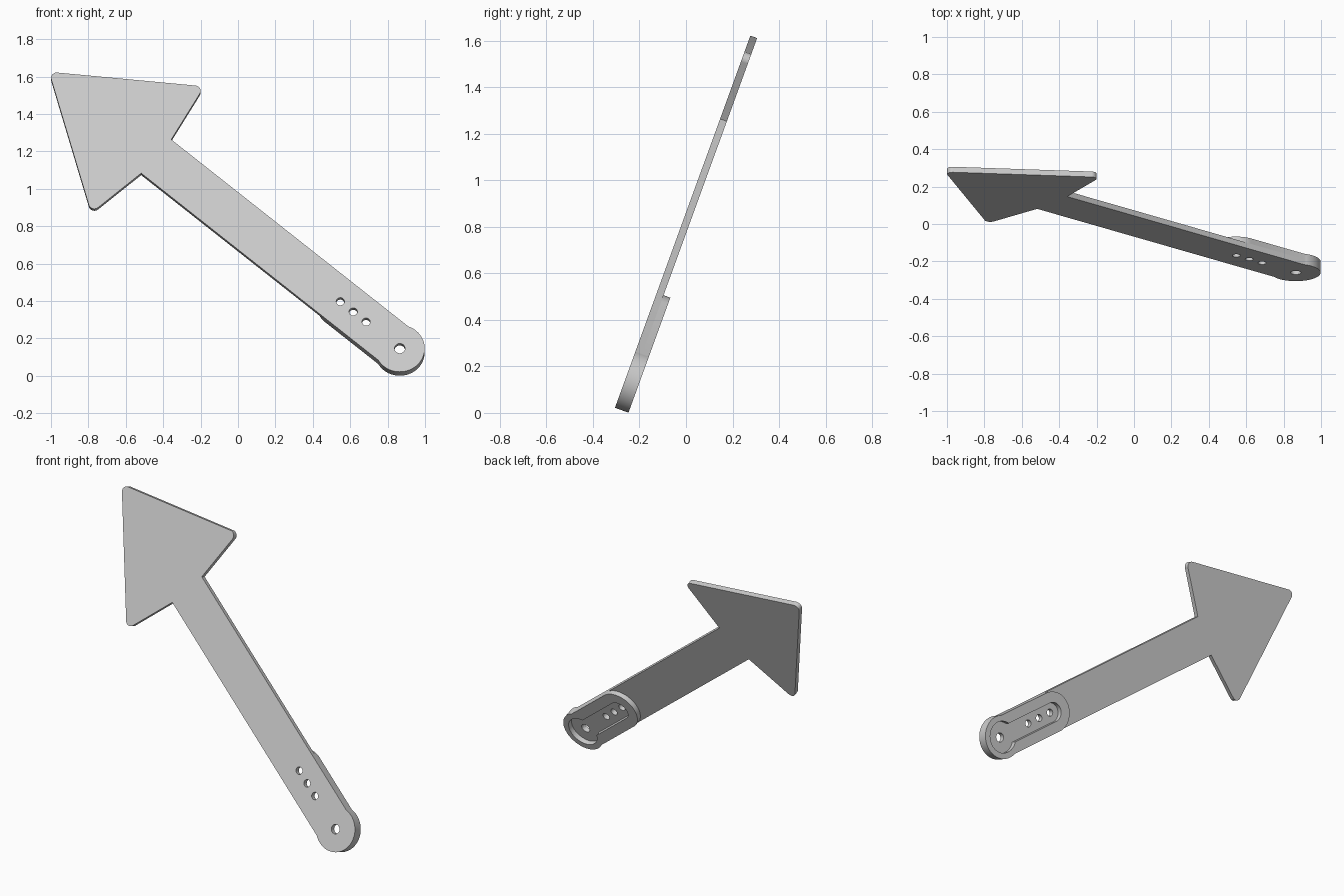
import bpy, bmesh
from math import sin, cos, asin, pi, radians
from mathutils import Vector, Matrix

cube = bpy.data.objects.get("Cube")
if cube:
    bpy.data.objects.remove(cube, do_unlink=True)

# Main sizes, along the arm (u) and across it (w), from the hub centre
PLATE, TOTAL = 0.031, 0.062
HUB_R, ARM_HALF = 0.133, 0.125
PIN_HOLES = (0.235, 0.325, 0.415)

grey = bpy.data.materials.new("light_grey")
grey.use_nodes = True
grey.diffuse_color = (0.6, 0.6, 0.6, 1)
grey.node_tree.nodes["Principled BSDF"].inputs["Base Color"].default_value = (0.6, 0.6, 0.6, 1)

# Placement: arm raised by 40 degrees, whole plate leaning back by 20
lean, rise = radians(20), radians(40)
U = Vector((-cos(rise), sin(rise) * sin(lean), sin(rise) * cos(lean)))
W = Vector((sin(rise), cos(rise) * sin(lean), cos(rise) * cos(lean)))
frame = Matrix((U, W, U.cross(W))).transposed().to_4x4()
frame.translation = (0.865, -0.26, 0.147)


def arc(cu, r, a0, a1, n=32):
    return [Vector((cu + r * cos(a0 + (a1 - a0) * i / n), r * sin(a0 + (a1 - a0) * i / n)))
            for i in range(n + 1)]


def circle(cu, r):
    return arc(cu, r, 0, 2 * pi)[:-1]


def hub_arc(r, half):
    a = asin(half / r)
    return arc(0, r, a, 2 * pi - a, 48)


def keyhole(r, half, end):
    """Round hub joined to a straight slot with a round end."""
    return hub_arc(r, half) + arc(end, half, -pi / 2, pi / 2)


def fillet(before, corner, after, r, n=8):
    p = Vector(corner)
    d1, d2 = (Vector(before) - p).normalized(), (Vector(after) - p).normalized()
    half = d1.angle(d2) / 2
    centre = p + (d1 + d2).normalized() * r / sin(half)
    reach = r * cos(half) / sin(half)
    s, e = p + d1 * reach - centre, p + d2 * reach - centre
    return [centre + s.lerp(e, i / n).normalized() * r for i in range(n + 1)]


def slab(name, loops, bottom, top):
    """Extrude an outline, with the further loops as openings."""
    curve = bpy.data.curves.new(name, 'CURVE')
    curve.dimensions, curve.fill_mode = '2D', 'BOTH'
    curve.extrude = (top - bottom) / 2
    for loop in loops:
        spline = curve.splines.new('POLY')
        spline.points.add(len(loop) - 1)
        for point, co in zip(spline.points, loop):
            point.co = (co.x, co.y, 0, 1)
        spline.use_cyclic_u = True
    temp = bpy.data.objects.new(name + "_outline", curve)
    bpy.context.collection.objects.link(temp)
    graph = bpy.context.evaluated_depsgraph_get()
    mesh = bpy.data.meshes.new_from_object(temp.evaluated_get(graph))
    bpy.data.objects.remove(temp, do_unlink=True)
    bpy.data.curves.remove(curve)

    bm = bmesh.new()
    bm.from_mesh(mesh)
    bmesh.ops.remove_doubles(bm, verts=bm.verts, dist=1e-5)
    bmesh.ops.recalc_face_normals(bm, faces=bm.faces)
    bmesh.ops.translate(bm, verts=bm.verts, vec=(0, 0, (top + bottom) / 2))
    bm.to_mesh(mesh)
    bm.free()
    mesh.name = name
    mesh.materials.clear()
    mesh.materials.append(grey)
    obj = bpy.data.objects.new(name, mesh)
    bpy.context.collection.objects.link(obj)
    obj.matrix_world = frame
    bpy.ops.object.select_all(action='DESELECT')
    obj.select_set(True)
    bpy.context.view_layer.objects.active = obj
    bpy.ops.object.shade_smooth_by_angle(angle=radians(30))
    return obj


# Arrow plate: hub, arm and rounded arrowhead, pierced by four holes
notch_a, notch_b = (1.70, -ARM_HALF), (1.70, ARM_HALF)
barb_a, barb_b, tip = (1.759, -0.47), (1.759, 0.47), (2.448, 0)
arrow = hub_arc(HUB_R, ARM_HALF) + [Vector(notch_a)]
arrow += fillet(notch_a, barb_a, tip, 0.03)
arrow += fillet(barb_a, tip, barb_b, 0.03)
arrow += fillet(tip, barb_b, notch_b, 0.03)
arrow.append(Vector(notch_b))
holes = [circle(0, 0.028)] + [circle(u, 0.022) for u in PIN_HOLES]
slab("arrow_plate", [arrow] + holes, 0, PLATE)

# Raised rim on the back, around a keyhole-shaped recess
slab("hub_rim", [keyhole(HUB_R, ARM_HALF, 0.417), keyhole(0.097, 0.06, 0.417)], PLATE, TOTAL)
